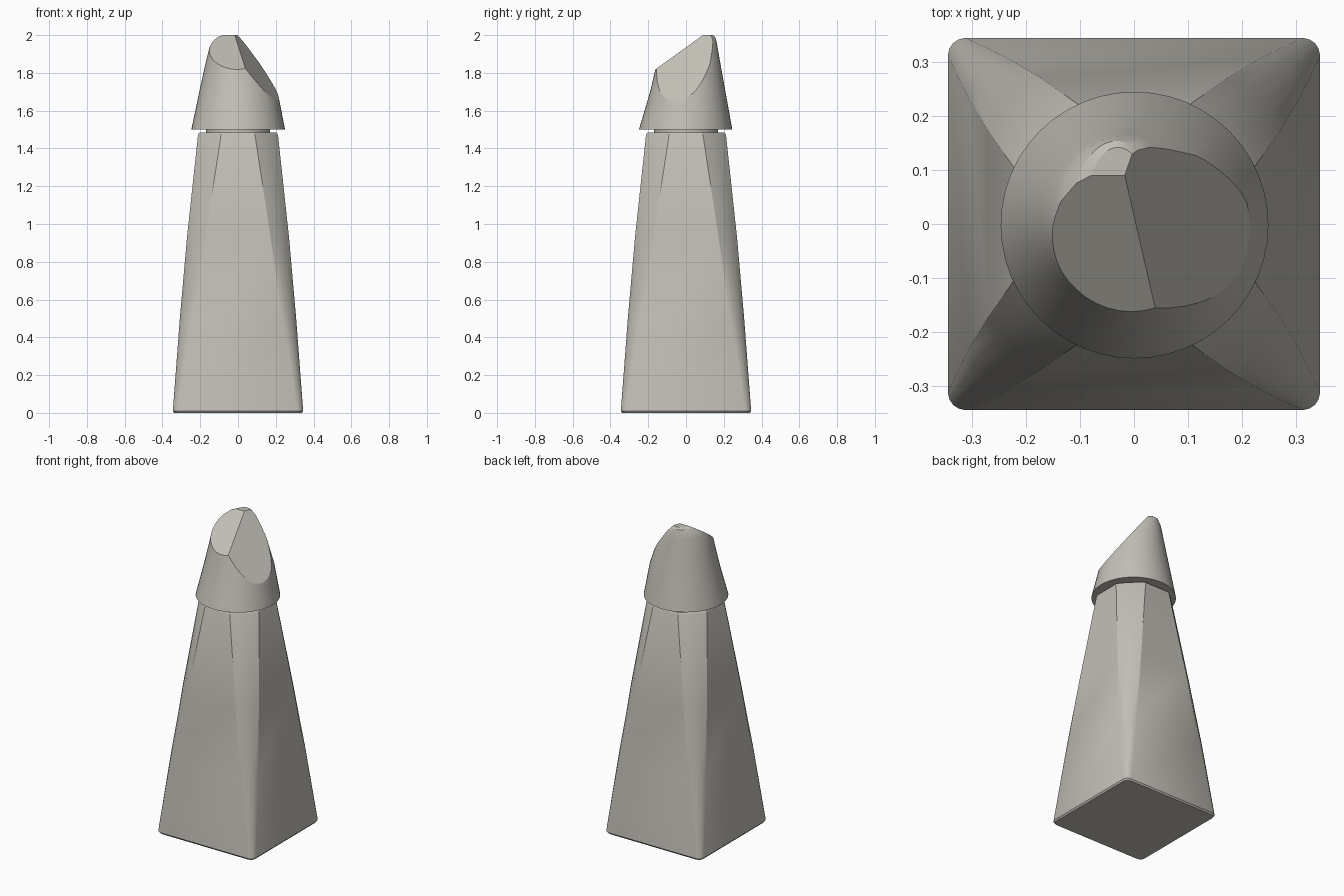
import bpy, bmesh, math
from mathutils import Vector

if "Cube" in bpy.data.objects:
    bpy.data.objects.remove(bpy.data.objects["Cube"])


def material(name, rgb):
    m = bpy.data.materials.new(name)
    m.diffuse_color = (*rgb, 1)
    m.use_nodes = True
    m.node_tree.nodes["Principled BSDF"].inputs["Base Color"].default_value = m.diffuse_color
    return m


stone = material("warm grey stone", (0.54, 0.52, 0.47))


def loft(name, rings, cuts=()):
    """Skin equal-count rings, cap both ends, then slice by (point, normal) planes."""
    bm = bmesh.new()
    loops = [[bm.verts.new(p) for p in r] for r in rings]
    n = len(loops[0])
    for a, b in zip(loops, loops[1:]):
        for i in range(n):
            j = (i + 1) % n
            bm.faces.new((a[i], a[j], b[j], b[i]))
    bm.faces.new(loops[0][::-1])
    bm.faces.new(loops[-1])
    for co, no in cuts:
        res = bmesh.ops.bisect_plane(
            bm, geom=bm.verts[:] + bm.edges[:] + bm.faces[:], dist=1e-5,
            plane_co=Vector(co), plane_no=Vector(no).normalized(), clear_outer=True)
        edges = [e for e in res["geom_cut"] if isinstance(e, bmesh.types.BMEdge)]
        bmesh.ops.holes_fill(bm, edges=edges, sides=0)
    bmesh.ops.recalc_face_normals(bm, faces=bm.faces[:])
    me = bpy.data.meshes.new(name)
    bm.to_mesh(me)
    bm.free()
    ob = bpy.data.objects.new(name, me)
    bpy.context.collection.objects.link(ob)
    me.materials.append(stone)
    bpy.ops.object.select_all(action='DESELECT')
    ob.select_set(True)
    bpy.context.view_layer.objects.active = ob
    bpy.ops.object.shade_smooth_by_angle(angle=math.radians(22))
    return ob


def pillar_ring(z, h, c, bulge):
    """Square of half-width h whose corners start at c; bulge rounds the corner."""
    pts = []
    for q in range(4):
        a = q * math.pi / 2
        for t in (0, 0.25, 0.5, 0.75, 1):
            k = bulge * 4 * t * (1 - t) * (h - c) * 0.5
            x, y = h + (c - h) * t + k, c + (h - c) * t + k
            pts.append((x * math.cos(a) - y * math.sin(a),
                        x * math.sin(a) + y * math.cos(a), z))
    return pts


def oval(z, xl, xr, yf, yb, n=48):
    cx, cy, rx, ry = (xl + xr) / 2, (yf + yb) / 2, (xr - xl) / 2, (yb - yf) / 2
    return [(cx + rx * math.cos(2 * math.pi * i / n),
             cy + ry * math.sin(2 * math.pi * i / n), z) for i in range(n)]


# Tapered pillar: rounded square foot becoming an octagon at the top
loft("pillar", [pillar_ring(*r) for r in (
    (0.0, 0.338, 0.308, 0.4), (0.01, 0.345, 0.312, 0.4), (0.5, 0.308, 0.235, 0.25),
    (0.93, 0.27, 0.172, 0.12), (1.47, 0.212, 0.09, 0.08), (1.485, 0.204, 0.085, 0.08))])

# Narrow neck between pillar and cap
loft("neck", [oval(z, -0.17, 0.17, -0.17, 0.17) for z in (1.47, 1.51)])

# Domed cap, sliced by a front facet and a right facet
loft("cap", [oval(*r) for r in (
    (1.5, -0.247, 0.249, -0.249, 0.245), (1.7, -0.205, 0.21, -0.19, 0.209),
    (1.85, -0.172, 0.158, -0.155, 0.182), (1.93, -0.152, 0.112, -0.145, 0.168),
    (1.965, -0.138, 0.085, -0.14, 0.162), (1.99, -0.115, 0.05, -0.13, 0.154),
    (2.0, -0.09, 0.03, -0.1, 0.142))],
    cuts=(((0, 0.09, 2.0), (0, -0.18, 0.25)),
          ((0, 0.14, 2.0), (0.073, -0.025, 0.058))))
